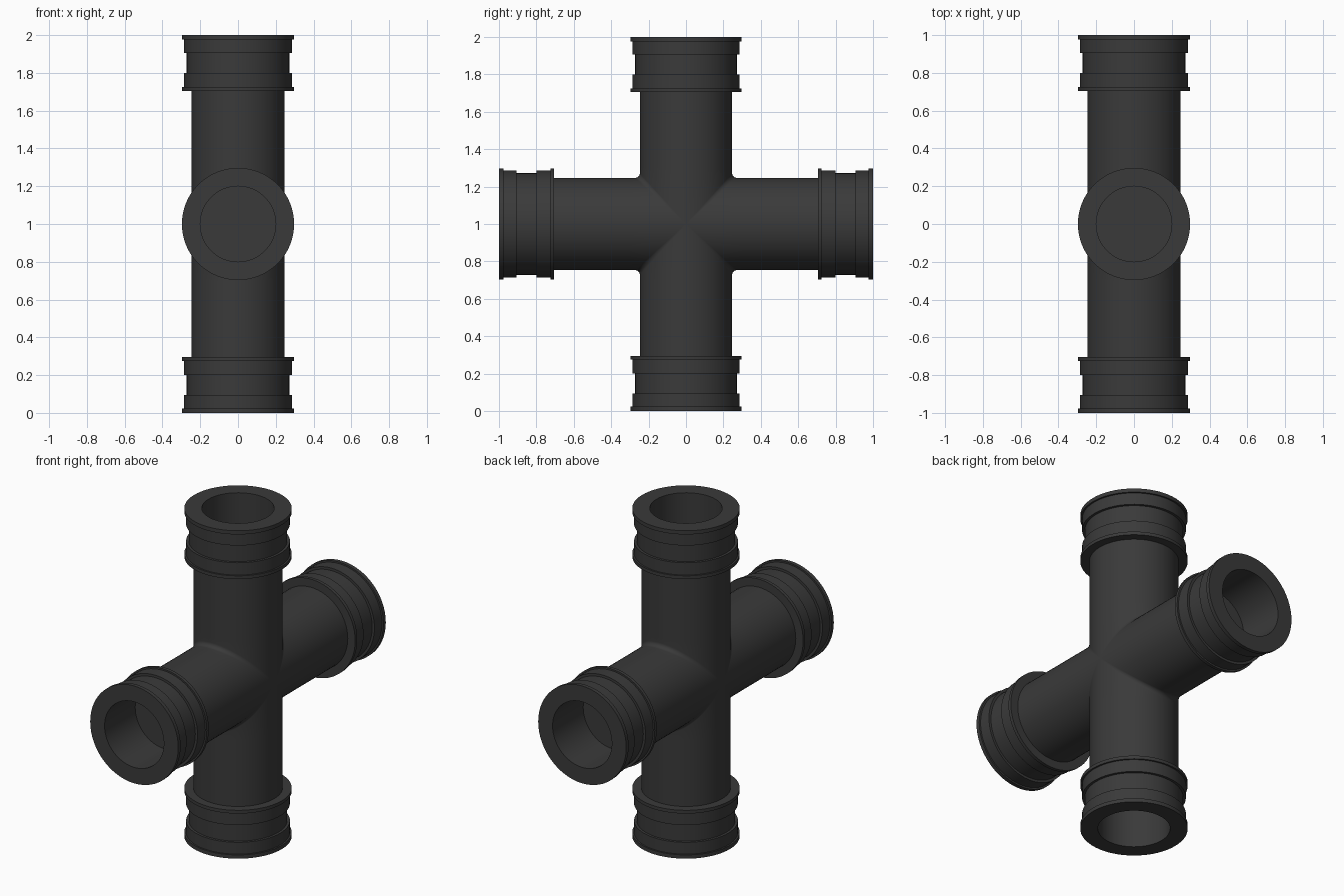
import bpy, bmesh
from math import sin, cos, pi, radians
from mathutils import Matrix

cube = bpy.data.objects.get("Cube")
if cube:
    bpy.data.objects.remove(cube, do_unlink=True)

SIDES = 64
PIPE_RADIUS = 0.247
FILLET = 0.025

plastic = bpy.data.materials.new("dark_grey_plastic")
plastic.use_nodes = True
colour = (0.042, 0.042, 0.042, 1)
plastic.diffuse_color = colour
plastic.node_tree.nodes["Principled BSDF"].inputs["Base Color"].default_value = colour


def bridge(bm, rings):
    """Join successive rings of vertices with quads."""
    for a, b in zip(rings, rings[1:]):
        for i in range(SIDES):
            j = (i + 1) % SIDES
            bm.faces.new((a[i], a[j], b[j], b[i]))


def finish(bm, name):
    bmesh.ops.remove_doubles(bm, verts=bm.verts, dist=1e-5)
    bmesh.ops.dissolve_degenerate(bm, edges=bm.edges, dist=1e-5)
    bmesh.ops.recalc_face_normals(bm, faces=bm.faces)
    mesh = bpy.data.meshes.new(name)
    bm.to_mesh(mesh)
    bm.free()
    mesh.materials.append(plastic)
    obj = bpy.data.objects.new(name, mesh)
    bpy.context.collection.objects.link(obj)
    bpy.ops.object.select_all(action="DESELECT")
    obj.select_set(True)
    bpy.context.view_layer.objects.active = obj
    bpy.ops.object.shade_smooth_by_angle(angle=radians(35))
    return obj


def placement(turn):
    """Turn an upright arm about x and lift it to the crossing height."""
    return Matrix.Translation((0, 0, 1)) @ Matrix.Rotation(turn * pi / 2, 4, "X")


# Cross body: four mitred arms with a small fillet in each inner corner
bm = bmesh.new()
angles = [2 * pi * i / SIDES for i in range(SIDES)]
for turn in range(4):
    place = placement(turn)
    rings = []
    for step in range(6):
        a = radians(45 - 9 * step)
        ring = []
        for t in angles:
            s = sin(t)
            side = PIPE_RADIUS * s + FILLET * s * (1 - cos(a))
            along = abs(s) * (PIPE_RADIUS + FILLET * (1 - sin(a)))
            ring.append(bm.verts.new(place @ Matrix.Translation(
                (PIPE_RADIUS * cos(t), side, along)).translation))
        rings.append(ring)
    for height in (0.3, 0.71):
        rings.append([bm.verts.new(place @ Matrix.Translation(
            (PIPE_RADIUS * cos(t), PIPE_RADIUS * sin(t), height)).translation)
            for t in angles])
    bridge(bm, rings)
finish(bm, "cross_body")

# Socket collars: stepped outside, blind bore inside (radius, distance along arm)
profile = [(0.24, 0.705), (0.297, 0.705), (0.297, 0.725), (0.287, 0.725),
           (0.287, 0.8), (0.272, 0.8), (0.272, 0.905), (0.287, 0.905),
           (0.287, 0.977), (0.297, 0.977), (0.297, 1.0), (0.2, 1.0), (0.2, 0.7)]
for turn, name in enumerate(("top", "front", "bottom", "back")):
    bm = bmesh.new()
    place = placement(turn)
    rings = [[bm.verts.new(place @ Matrix.Translation(
        (r * cos(t), r * sin(t), h)).translation) for t in angles]
        for r, h in profile]
    bridge(bm, rings)
    bm.faces.new(rings[-1])
    # close the hidden inner side so the collar is solid
    bm.faces.new(rings[0])
    finish(bm, name + "_collar")
